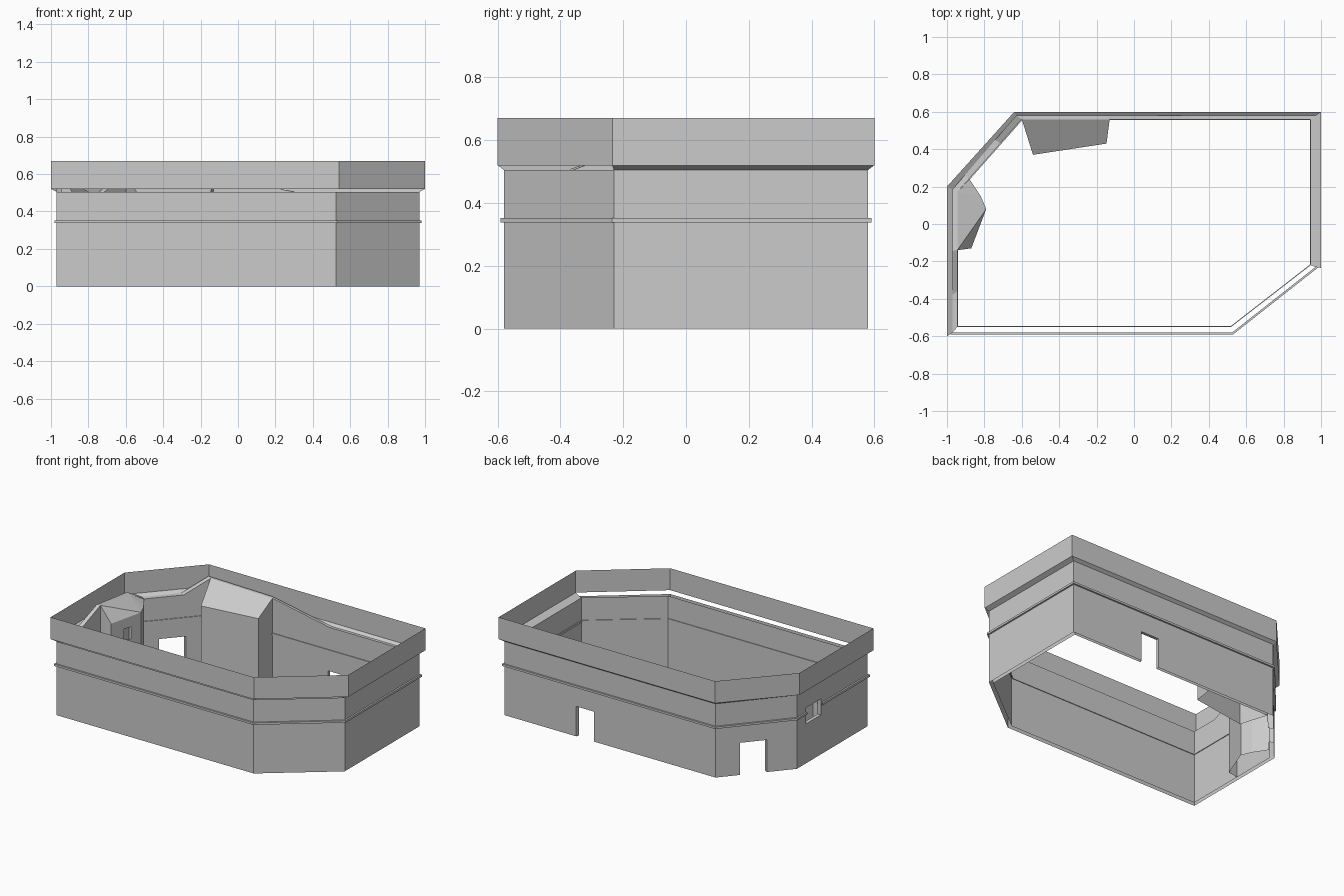
import bpy, bmesh
from mathutils import Vector

if "Cube" in bpy.data.objects:
    bpy.data.objects.remove(bpy.data.objects["Cube"])

# Plan outlines, counter-clockwise from the front-left corner
WALL = [(-.97, -.58), (.525, -.58), (.97, -.23), (.97, .58), (-.63, .58), (-.97, .185)]
INNER = [(-.945, -.55), (.52, -.55), (.945, -.22), (.945, .56), (-.6, .56), (-.945, .17)]
RIM = [(-1, -.6), (.54, -.6), (1, -.235), (1, .6), (-.64, .6), (-1, .2)]
TOP, EAVE, RIM_TOP = .505, .52, .67
# Openings per side: start, end (fraction of side), bottom, top
HOLES = {3: (.34, .424, 0, .205), 4: (.30, .63, 0, .22), 5: (.13, .34, .27, .38)}
# Roof ledge profile per side: fraction of side, height
LEDGE = {2: [(0, TOP), (1, TOP)],
         3: [(0, TOP), (.417, TOP), (.696, .59), (1, .6)],
         4: [(0, .6), (.33, TOP), (.81, TOP), (1, .55)],
         5: [(0, .55), (.43, .59), (.735, TOP), (1, TOP)]}


def edge(poly, i):
    return Vector(poly[i]), Vector(poly[(i + 1) % len(poly)])


def at(e, t, z):
    return (*e[0].lerp(e[1], t), z)


def face(bm, *pts):
    bm.faces.new([bm.verts.new(p) for p in pts])


def offset(poly, d):
    # mitred outward offset of an outline
    out = []
    for i in range(len(poly)):
        p0, p, p1 = Vector(poly[i - 1]), Vector(poly[i]), Vector(poly[(i + 1) % len(poly)])
        a, b = (p - p0).normalized(), (p1 - p).normalized()
        na, nb = Vector((a.y, -a.x)), Vector((b.y, -b.x))
        out.append(tuple(p + (na + nb) * d / (1 + na.dot(nb))))
    return out


def panel(bm, e, za, zb, hole=None):
    # upright sheet with sloping top and an optional rectangular opening
    t0, t1, z0, z1 = hole or (0, 1, 0, 0)
    cuts = sorted({0, t0, t1, 1})
    for a, b in zip(cuts, cuts[1:]):
        ha, hb = za + (zb - za) * a, za + (zb - za) * b
        spans = [(0, 0, ha, hb)]
        if hole and a == t0:
            spans = [(z1, z1, ha, hb)] + ([(0, 0, z0, z0)] if z0 > 0 else [])
        for la, lb, ua, ub in spans:
            face(bm, at(e, a, la), at(e, b, lb), at(e, b, ub), at(e, a, ua))


def reveal(bm, e, f, hole):
    t0, t1, z0, z1 = hole
    ring = [(t0, z0), (t0, z1), (t1, z1), (t1, z0)]
    for k in range(4 if z0 > 0 else 3):
        p, q = ring[k], ring[(k + 1) % 4]
        face(bm, at(e, *p), at(e, *q), at(f, *q), at(f, *p))


def finish(bm, name):
    bmesh.ops.remove_doubles(bm, verts=bm.verts, dist=.0005)
    bmesh.ops.recalc_face_normals(bm, faces=bm.faces)
    me = bpy.data.meshes.new(name)
    bm.to_mesh(me)
    bm.free()
    bpy.context.collection.objects.link(bpy.data.objects.new(name, me))


# Lower walls: outer and inner sheets with door and window reveals
bm = bmesh.new()
for i in range(6):
    e, f, h = edge(WALL, i), edge(INNER, i), HOLES.get(i)
    panel(bm, e, TOP, TOP, h)
    panel(bm, f, TOP, TOP, h)
    if h:
        reveal(bm, e, f, h)
finish(bm, "lower_walls")

# String courses, outside and inside, broken at the side window
for name, poly, d in (("outer_band", WALL, .011), ("inner_band", INNER, -.005)):
    bm = bmesh.new()
    out = offset(poly, d)
    for i in range(6):
        e, f = edge(poly, i), edge(out, i)
        for a, b in ([(0, .13), (.34, 1)] if i == 5 else [(0, 1)]):
            prof = [(e, .338), (f, .338), (f, .352), (e, .352)]
            for (p, zp), (q, zq) in zip(prof, prof[1:]):
                face(bm, at(p, a, zp), at(p, b, zp), at(q, b, zq), at(q, a, zq))
    finish(bm, name)

# Roof ledge inside the parapet, rising to meet the two inner blocks
bm = bmesh.new()
for i, prof in LEDGE.items():
    e, f = edge(WALL, i), edge(INNER, i)
    for (a, za), (b, zb) in zip(prof, prof[1:]):
        face(bm, at(e, a, za), at(e, b, zb), at(f, b, zb), at(f, a, za))
        if za > TOP or zb > TOP:
            low = [at(f, a, TOP), at(f, b, TOP)]
            up = [at(f, t, z) for t, z in ((b, zb), (a, za)) if z > TOP]
            face(bm, *low, *up)
finish(bm, "roof_ledge")

# Parapet sheet, with a sloping underside on the right, back and left
bm = bmesh.new()
for i in range(6):
    r, e = edge(RIM, i), edge(WALL, i)
    face(bm, at(r, 0, EAVE), at(r, 1, EAVE), at(r, 1, RIM_TOP), at(r, 0, RIM_TOP))
    if i >= 2:
        face(bm, at(e, 0, TOP), at(e, 1, TOP), at(r, 1, EAVE), at(r, 0, EAVE))
finish(bm, "parapet")


def block(name, pts, roof, hole_side=None, hole=None):
    # inner block: upright sheets along pts, then roof faces by index
    bm = bmesh.new()
    n = len(pts) - (1 if name == "side_block" else 0)
    for k in range(n - 1):
        p, q = pts[k], pts[k + 1]
        panel(bm, (Vector(p[:2]), Vector(q[:2])), p[2], q[2], hole if k == hole_side else None)
    for f in roof:
        face(bm, *[pts[k] for k in f])
    finish(bm, name)


# Sloping-roofed blocks against the back and left walls
block("back_block",
      [(-.6, .56, .6), (-.54, .37, .5), (-.147, .43, .495), (-.13, .56, .59)],
      [(0, 1, 2, 3)])
block("side_block",
      [(-.945, -.14, .59), (-.87, -.13, .48), (-.79, .08, .5), (-.82, .15, .5),
       (-.88, .24, .505), (-.945, .17, .55)],
      [(0, 1, 2), (0, 2, 5), (5, 2, 3), (5, 3, 4)], 1, (.43, .67, .34, .42))
